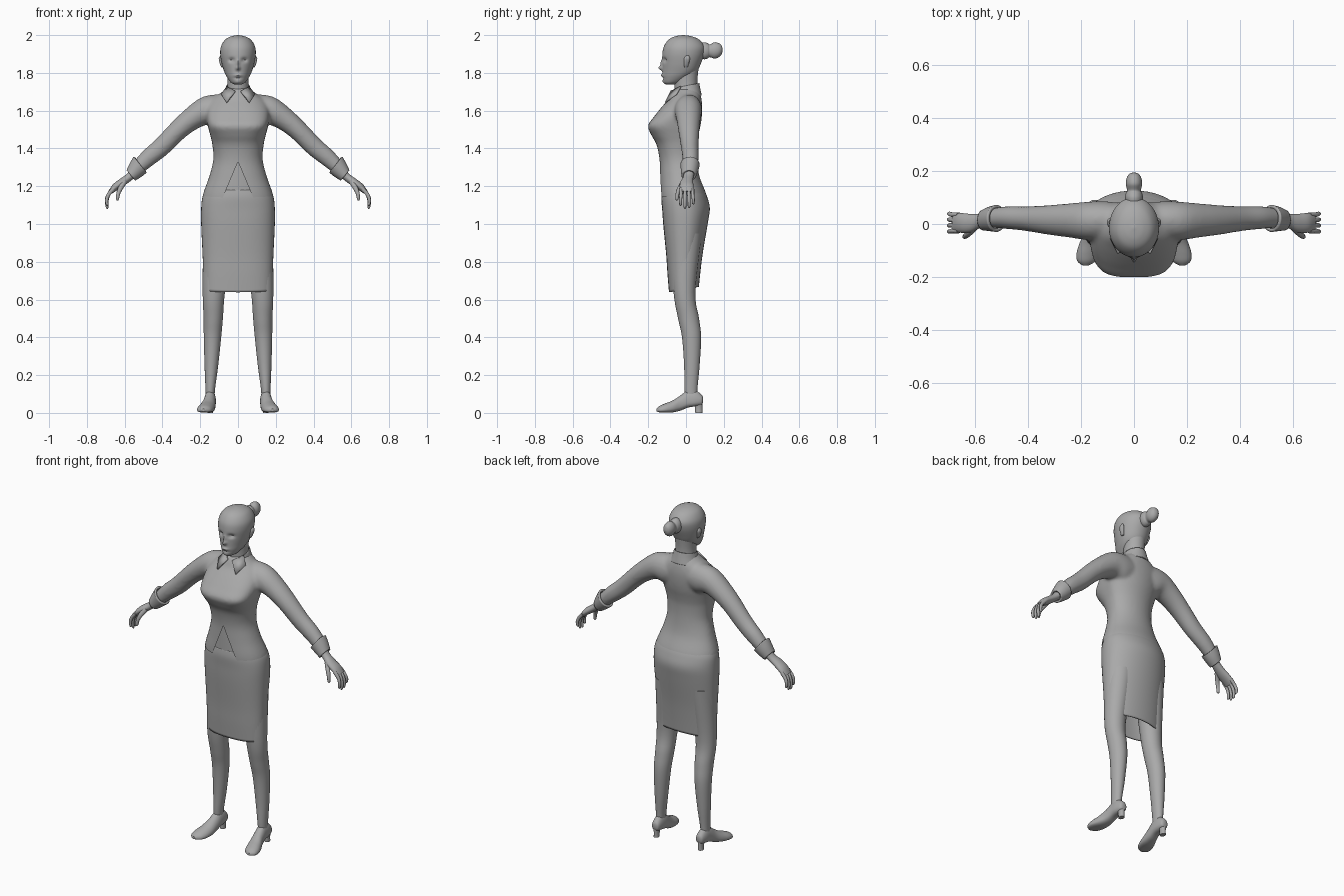
import bpy, bmesh, math
from mathutils import Vector

grey = bpy.data.materials.new("plain_grey")
grey.diffuse_color = (0.40, 0.40, 0.40, 1)


def smooth_rows(rows, sub):
    """Catmull-Rom interpolation between the given cross-sections."""
    out = []
    for i in range(len(rows) - 1):
        p0, p1, p2 = rows[max(i - 1, 0)], rows[i], rows[i + 1]
        p3 = rows[min(i + 2, len(rows) - 1)]
        for k in range(sub):
            t = k / sub
            out.append([0.5 * (2 * b + (c - a) * t + (2 * a - 5 * b + 4 * c - d) * t * t
                               + (3 * b - a - 3 * c + d) * t ** 3)
                        for a, b, c, d in zip(p0, p1, p2, p3)])
    return out + [list(rows[-1])]


def loft(bm, rows, segs=32, sub=5, cap=True, warp=None, flip=1):
    """Row: x, y, z, half width, front depth, back depth, tilt degrees, front squareness."""
    rings = []
    for x, y, z, a, bf, bb, tilt, p in smooth_rows(rows, sub):
        ring, tl = [], math.radians(tilt)
        for i in range(segs):
            t = 2 * math.pi * i / segs
            c, s = math.cos(t), math.sin(t)
            e = 2 / p if s < 0 else 1
            u = a * math.copysign(abs(c) ** e, c)
            v = -bf * abs(s) ** e if s < 0 else bb * s
            co = Vector((x + u * math.cos(tl), y + v, z + u * math.sin(tl)))
            co = Vector(warp(co)) if warp else co
            ring.append(bm.verts.new((co.x * flip, co.y, co.z)))
        rings.append(ring)
    for r, q in zip(rings, rings[1:]):
        for i in range(segs):
            j = (i + 1) % segs
            bm.faces.new((r[i], r[j], q[j], q[i]))
    if cap:
        bm.faces.new(rings[0])
        bm.faces.new(rings[-1])


def finish(name, bm, mirror=False, solid=0):
    bmesh.ops.recalc_face_normals(bm, faces=bm.faces)
    me = bpy.data.meshes.new(name)
    bm.to_mesh(me)
    bm.free()
    me.materials.append(grey)
    me.shade_smooth()
    me.set_sharp_from_angle(angle=math.radians(40))
    ob = bpy.data.objects.new(name, me)
    bpy.context.collection.objects.link(ob)
    if solid:
        m = ob.modifiers.new("thickness", 'SOLIDIFY')
        m.thickness, m.offset = solid, -1
    if mirror:
        ob.modifiers.new("mirror", 'MIRROR')
    return ob


def part(name, rows, mirror=False, solid=0, **kw):
    bm = bmesh.new()
    loft(bm, rows, **kw)
    return finish(name, bm, mirror, solid)


def mid(z, y, a, bf, bb, p=2):
    return (0, y, z, a, bf, bb, 0, p)


# Jacket: torso and sleeves fused into one smooth surface
torso = [mid(1.06, 0, .194, .128, .122, 2.3), mid(1.15, -.005, .187, .132, .115, 2.3),
         mid(1.25, -.02, .153, .118, .092, 2.2), mid(1.34, -.03, .131, .110, .088, 2.2),
         mid(1.42, -.035, .136, .121, .092, 2.4), mid(1.47, -.035, .147, .148, .10, 2.8),
         mid(1.52, -.03, .160, .171, .107, 3.4), mid(1.57, -.02, .168, .148, .104, 3),
         mid(1.62, 0, .165, .128, .086, 2.5), mid(1.66, 0, .140, .094, .082, 2.2),
         mid(1.695, 0, .09, .077, .074), mid(1.72, 0, .06, .06, .06)]
sleeve = [(.06, .02, 1.605, .078, .07, .06, 85, 2), (.12, .018, 1.600, .086, .08, .068, 80, 2),
          (.18, .015, 1.596, .073, .075, .068, 72, 2), (.25, .015, 1.553, .060, .065, .062, 57, 2),
          (.318, .016, 1.496, .053, .057, .055, 50, 2), (.402, .02, 1.411, .050, .047, .047, 48, 2),
          (.475, .024, 1.350, .046, .043, .043, 50, 2), (.54, .022, 1.290, .036, .036, .036, 52, 2)]
bm = bmesh.new()
loft(bm, torso, segs=48)
loft(bm, sleeve)
loft(bm, sleeve, flip=-1)
body = finish("jacket_form", bm)
rm = body.modifiers.new("fuse", 'REMESH')
rm.mode, rm.voxel_size = 'VOXEL', .009
sm = body.modifiers.new("relax", 'SMOOTH')
sm.factor, sm.iterations = .5, 7
bm = bmesh.new()
bm.from_object(body, bpy.context.evaluated_depsgraph_get())
bpy.data.objects.remove(body)


def cut(co, no, clear=False):
    bmesh.ops.bisect_plane(bm, geom=bm.verts[:] + bm.edges[:] + bm.faces[:], plane_co=co,
                           plane_no=no, clear_inner=clear)


# Slanted hem and the notch that opens below the waist
cut((0, 0, 1.154), (0, -.10, 1), True)
for side in (-1, 1):
    cut((0, 0, 1.33), (side * .19, 0, .08))
notch = [f for f in bm.faces if f.calc_center_median().y < -.02
         and abs(f.calc_center_median().x) < (1.33 - f.calc_center_median().z) * .08 / .19]
bmesh.ops.delete(bm, geom=notch, context='FACES')
finish("jacket", bm)

part("blouse", [mid(1.12, -.005, .175, .122, .10, 2.3), mid(1.25, -.02, .140, .108, .08, 2.2),
                mid(1.34, -.03, .118, .098, .075, 2.2), mid(1.42, -.03, .12, .10, .075)])

# Skirt with a hem that rises toward the back
part("skirt", [mid(.655, -.01, .180, .08, .078, 2.4), mid(.75, -.008, .184, .09, .086, 2.4),
               mid(.85, -.005, .188, .10, .096, 2.4), mid(1.0, 0, .195, .12, .116, 2.4),
               mid(1.08, 0, .195, .126, .126, 2.4), mid(1.14, 0, .189, .131, .113, 2.3),
               mid(1.18, -.003, .172, .124, .10, 2.3)],
     segs=48, cap=False, solid=.006, warp=lambda v: (v.x, v.y, v.z + .18 * v.y * (1.18 - v.z) / .52))

# Legs
part("leg", [(.105, 0, .95, .08, .085, .085, 0, 2), (.128, -.008, .64, .059, .058, .058, 0, 2),
             (.131, .013, .5, .051, .055, .056, 0, 2), (.135, .029, .4, .046, .050, .051, 0, 2),
             (.141, .031, .25, .036, .041, .041, 0, 2), (.147, .025, .12, .025, .033, .035, 0, 2),
             (.148, .03, .06, .024, .03, .03, 0, 2)], mirror=True)


def shoe(y, x, z, a, down, up):
    return (x, z, -y, a, down, up, 0, 2.6)


part("shoe", [shoe(.09, .146, .07, .010, .012, .012), shoe(.082, .146, .068, .022, .026, .028),
              shoe(.05, .147, .065, .029, .030, .055), shoe(.01, .148, .060, .031, .032, .060),
              shoe(-.03, .153, .042, .034, .030, .050), shoe(-.07, .163, .026, .041, .023, .040),
              shoe(-.11, .173, .018, .043, .016, .032), shoe(-.14, .179, .015, .034, .012, .022),
              shoe(-.157, .182, .014, .010, .006, .008)],
     mirror=True, warp=lambda v: (v.x, -v.z, v.y))
part("shoe_heel", [(.147, .065, .075, .022, .028, .022, 0, 2), (.147, .067, .03, .015, .020, .020, 0, 2),
                   (.147, .068, 0, .015, .019, .019, 0, 2)], segs=20, mirror=True)

# Turned-back cuffs and hands
part("cuff", [(.518, .022, 1.314, .055, .052, .050, 50, 2), (.542, .02, 1.286, .047, .047, .045, 50, 2),
              (.567, .016, 1.257, .036, .040, .038, 50, 2)], cap=False, solid=.012, mirror=True)
part("palm", [(.545, .018, 1.28, .025, .03, .03, 50, 2), (.578, .012, 1.247, .021, .027, .027, 52, 2),
              (.615, .004, 1.220, .021, .035, .034, 58, 2), (.650, .005, 1.195, .019, .038, .036, 52, 2),
              (.676, .006, 1.168, .012, .036, .034, 38, 2)], segs=24, mirror=True)
bm = bmesh.new()
for y, ln in ((-.026, .072), (-.005, .088), (.015, .084), (.035, .064)):
    loft(bm, [(.660, y, 1.185, .011, .009, .009, 45, 2), (.684, y, 1.158, .010, .009, .009, 30, 2),
              (.695, y * 1.1, 1.165 - ln * .5, .009, .008, .008, 8, 2),
              (.693, y * 1.1, 1.168 - ln * .9, .007, .007, .007, -5, 2),
              (.691, y * 1.1, 1.168 - ln, .002, .002, .002, -8, 2)], segs=12, sub=3)
loft(bm, [(.598, -.012, 1.228, .014, .014, .014, 40, 2), (.622, -.035, 1.190, .013, .012, .012, 30, 2),
          (.634, -.045, 1.160, .010, .010, .010, 15, 2), (.638, -.048, 1.132, .008, .008, .008, 5, 2),
          (.638, -.048, 1.124, .002, .002, .002, 0, 2)], segs=12, sub=3)
finish("fingers", bm, mirror=True)

# Head, with soft dents and bumps for the features: x, z, width, height, push
features = [(.034, 1.868, .015, .011, .014), (-.034, 1.868, .015, .011, .014),
            (0, 1.825, .010, .011, -.020), (0, 1.850, .008, .018, -.011),
            (0, 1.787, .018, .007, -.008), (0, 1.772, .022, .005, .004), (0, 1.752, .016, .010, -.004)]


def face(v):
    if v.y > -.06:
        return v
    push = sum(d * math.exp(-((v.x - x) / w) ** 2 - ((v.z - z) / h) ** 2) for x, z, w, h, d in features)
    return (v.x, v.y + push, v.z)


part("head", [mid(1.738, -.08, .018, .025, .04), mid(1.75, -.07, .038, .048, .06),
              mid(1.78, -.04, .060, .085, .07), mid(1.81, -.02, .074, .105, .08),
              mid(1.85, -.015, .086, .110, .094), mid(1.90, -.015, .094, .110, .112),
              mid(1.94, -.015, .090, .102, .113), mid(1.975, -.015, .069, .078, .086),
              mid(1.993, -.015, .038, .045, .047), mid(2.0, -.015, .004, .004, .004)],
     segs=80, sub=8, warp=face)
part("ear", [(.080, 0, 1.828, .006, .008, .008, 0, 2), (.086, .002, 1.845, .009, .013, .012, 0, 2),
             (.092, .006, 1.875, .010, .017, .015, 0, 2), (.090, .008, 1.892, .004, .008, .007, 0, 2)],
     segs=16, mirror=True)
part("neck", [mid(1.65, .01, .062, .068, .055), mid(1.75, 0, .056, .062, .060),
              mid(1.83, .005, .060, .07, .062)])


def bun(y, a, b, z=1.917):
    return (0, z, y, a, b, b, 0, 2)


part("hair_bun", [bun(.07, .030, .040), bun(.098, .034, .045), bun(.115, .031, .040),
                  bun(.127, .026, .034), bun(.150, .031, .043, 1.919), bun(.172, .028, .038, 1.92),
                  bun(.188, .018, .024, 1.922), bun(.194, .003, .004, 1.922)],
     warp=lambda v: (v.x, v.z, v.y))

# Shirt collar: band dipping at the front, plus pointed flaps
part("collar_band", [mid(1.665, .003, .088, .088, .080), mid(1.70, .002, .072, .079, .074),
                     mid(1.732, .001, .062, .075, .069)], cap=False, solid=.006,
     warp=lambda v: (v.x, v.y, v.z + .2 * v.y - .8 * max(0, -v.y - .05)))
bm = bmesh.new()
bm.faces.new([bm.verts.new(c) for c in ((.060, -.03, 1.730), (.016, -.082, 1.705),
                                       (.062, -.112, 1.645), (.090, -.055, 1.688))])
finish("collar_flap", bm, mirror=True, solid=.008)
